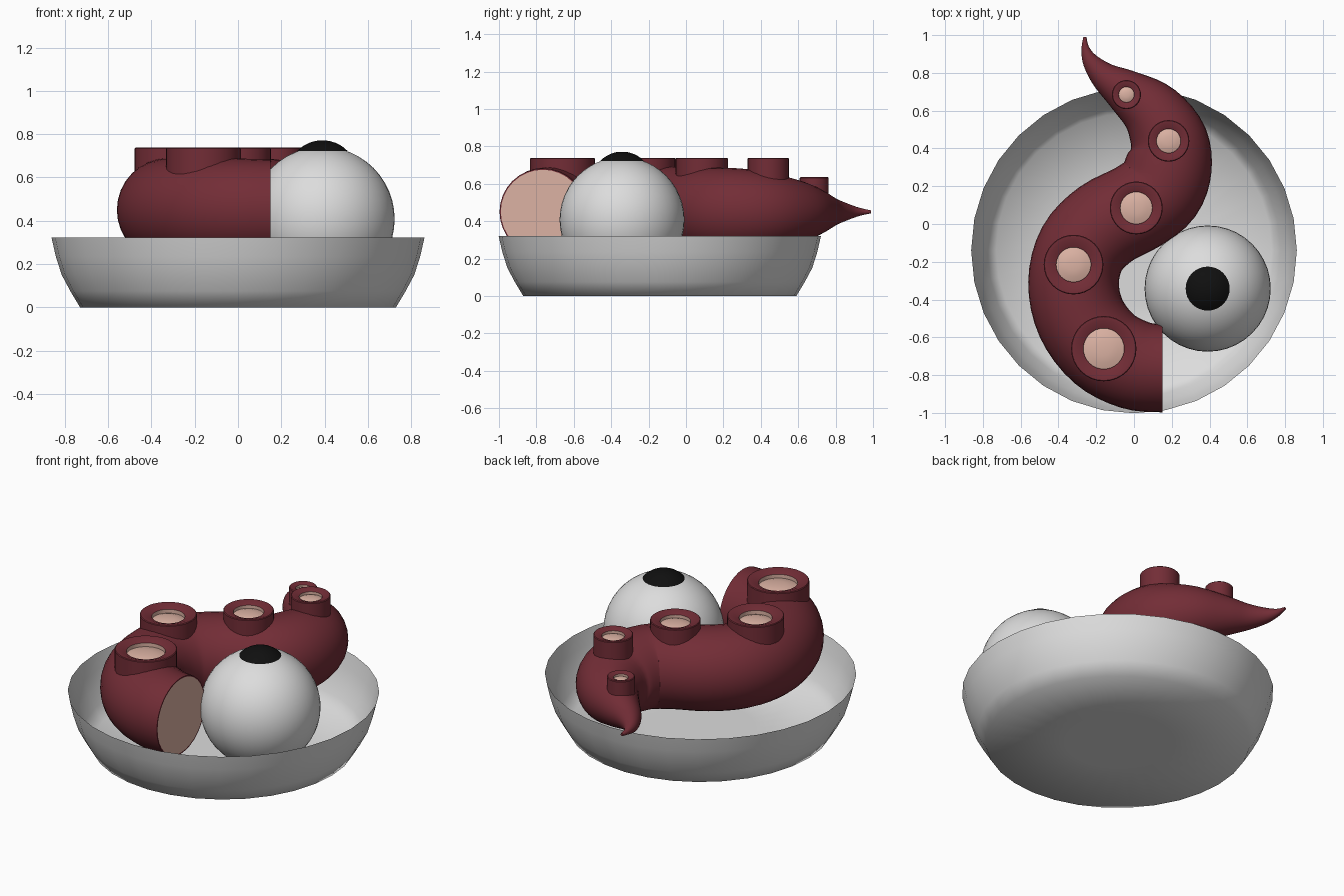
import bpy, bmesh, math
from mathutils import Vector

if "Cube" in bpy.data.objects:
    bpy.data.objects.remove(bpy.data.objects["Cube"])


def material(name, rgb):
    m = bpy.data.materials.new(name)
    m.diffuse_color = (*rgb, 1)
    m.use_nodes = True
    m.node_tree.nodes["Principled BSDF"].inputs["Base Color"].default_value = m.diffuse_color
    return m


MAROON = material("maroon skin", (0.17, 0.026, 0.037))
PINK = material("pink flesh", (0.72, 0.45, 0.37))
WHITE = material("off white", (0.72, 0.72, 0.72))
BLACK = material("black", (0.005, 0.005, 0.005))


def finish(name, bm, mats, angle=40):
    bmesh.ops.recalc_face_normals(bm, faces=bm.faces)
    me = bpy.data.meshes.new(name)
    bm.to_mesh(me)
    bm.free()
    for m in mats:
        me.materials.append(m)
    ob = bpy.data.objects.new(name, me)
    bpy.context.collection.objects.link(ob)
    bpy.ops.object.select_all(action='DESELECT')
    ob.select_set(True)
    bpy.context.view_layer.objects.active = ob
    bpy.ops.object.shade_smooth_by_angle(angle=math.radians(angle))
    return ob


def bridge(bm, a, b, mat=0):
    n = len(a)
    for i in range(n):
        j = (i + 1) % n
        bm.faces.new((a[i], a[j], b[j], b[i])).material_index = mat


def lathe(name, centre, profile, mats, seg=32, angle=40, split=99, cap_start=False, cap_end=False):
    """Spin (radius, z) points; bands from index split on use the second material."""
    bm = bmesh.new()
    rings = []
    for r, z in profile:
        rings.append([bm.verts.new((centre[0] + r * math.cos(2 * math.pi * i / seg),
                                    centre[1] + r * math.sin(2 * math.pi * i / seg), z))
                      for i in range(seg)])
    for k in range(len(rings) - 1):
        bridge(bm, rings[k], rings[k + 1], 1 if k >= split else 0)
    if cap_start:
        bm.faces.new(rings[0])
    if cap_end:
        bm.faces.new(rings[-1]).material_index = 1 if split < 99 else 0
    return finish(name, bm, mats, angle)


# Shallow open bowl
lathe("bowl", (0, -0.14), [(0.3, 0), (0.73, 0), (0.775, 0.075), (0.815, 0.15), (0.842, 0.235), (0.862, 0.322)],
      [WHITE], angle=180, cap_start=True)

# Eyeball and its raised pupil
bm = bmesh.new()
bmesh.ops.create_uvsphere(bm, u_segments=40, v_segments=24, radius=0.334)
bmesh.ops.translate(bm, vec=(0.39, -0.342, 0.408), verts=bm.verts)
finish("eyeball", bm, [WHITE], 180)
R, top = 0.162, 0.772
arc = [math.radians(a) for a in (46, 38, 30, 22, 14, 6)]
lathe("pupil", (0.39, -0.342),
      [(R * math.sin(a), top - R + R * math.cos(a)) for a in arc],
      [BLACK], cap_end=True)

# Tentacle: x, y, radius along the curling centre line
path = [Vector(p) for p in [
    (0.15, -0.765, 0.232), (0.0, -0.745, 0.238), (-0.16, -0.66, 0.24), (-0.28, -0.5, 0.24),
    (-0.32, -0.31, 0.24), (-0.275, -0.13, 0.24), (-0.15, 0.0, 0.24), (0.02, 0.09, 0.238),
    (0.135, 0.18, 0.236), (0.183, 0.31, 0.23), (0.18, 0.45, 0.207), (0.095, 0.595, 0.168),
    (-0.04, 0.7, 0.12), (-0.155, 0.78, 0.077), (-0.228, 0.86, 0.045), (-0.257, 0.93, 0.021),
    (-0.26, 0.99, 0.008)]]
pts = []
STEPS = 4
for i in range(len(path) - 1):
    p1, p2 = path[i], path[i + 1]
    p0 = path[i - 1] if i else Vector((0.30, -0.765, 0.232))
    p3 = path[i + 2] if i + 2 < len(path) else 2 * p2 - p1
    for s in range(STEPS):
        t = s / STEPS
        pts.append(0.5 * (2 * p1 + (p2 - p0) * t + (2 * p0 - 5 * p1 + 4 * p2 - p3) * t * t
                          + (3 * p1 - p0 - 3 * p2 + p3) * t ** 3))
pts.append(path[-1])

Z0 = 0.45
SEG = 32
bm = bmesh.new()
rings = []
for i, p in enumerate(pts):
    d = pts[min(i + 1, len(pts) - 1)] - pts[max(i - 1, 0)]
    d = Vector((d.x, d.y, 0)).normalized() if i else Vector((-1, 0, 0))
    side = Vector((-d.y, d.x, 0))
    rings.append([bm.verts.new(Vector((p.x, p.y, Z0)) + side * p.z * math.cos(a) + Vector((0, 0, p.z * math.sin(a))))
                  for a in (2 * math.pi * k / SEG for k in range(SEG))])
for a, b in zip(rings, rings[1:]):
    bridge(bm, a, b)
bm.faces.new(rings[-1])
# Cut end: thin skin rim around pink flesh
inner = [bm.verts.new(Vector((0.15, -0.765, Z0)) + (v.co - Vector((0.15, -0.765, Z0))) * 0.97) for v in rings[0]]
bridge(bm, rings[0], inner)
bm.faces.new(inner).material_index = 1
finish("tentacle", bm, [MAROON, PINK], 50)

# Suckers: x, y, outer radius, hole radius, top height, base height
suckers = [(-0.16, -0.66, 0.173, 0.108, 0.738, 0.55), (-0.32, -0.215, 0.158, 0.092, 0.738, 0.55),
           (0.012, 0.085, 0.14, 0.085, 0.738, 0.55), (0.183, 0.44, 0.11, 0.064, 0.738, 0.52),
           (-0.04, 0.685, 0.077, 0.041, 0.635, 0.48)]
for n, (x, y, ro, ri, zt, zb) in enumerate(suckers):
    w = ro - ri
    lathe(f"sucker_{n + 1}", (x, y),
          [(ro, zb), (ro, zt - 0.004), (ro - 0.004, zt), (ro - 0.35 * w, zt), (ri, zt - 0.25 * w),
           (ri, zt - 0.6 * w), (ri * 0.7, zt - 0.45 * w), (ri * 0.35, zt - 0.36 * w)],
          [MAROON, PINK], split=4, cap_end=True)
